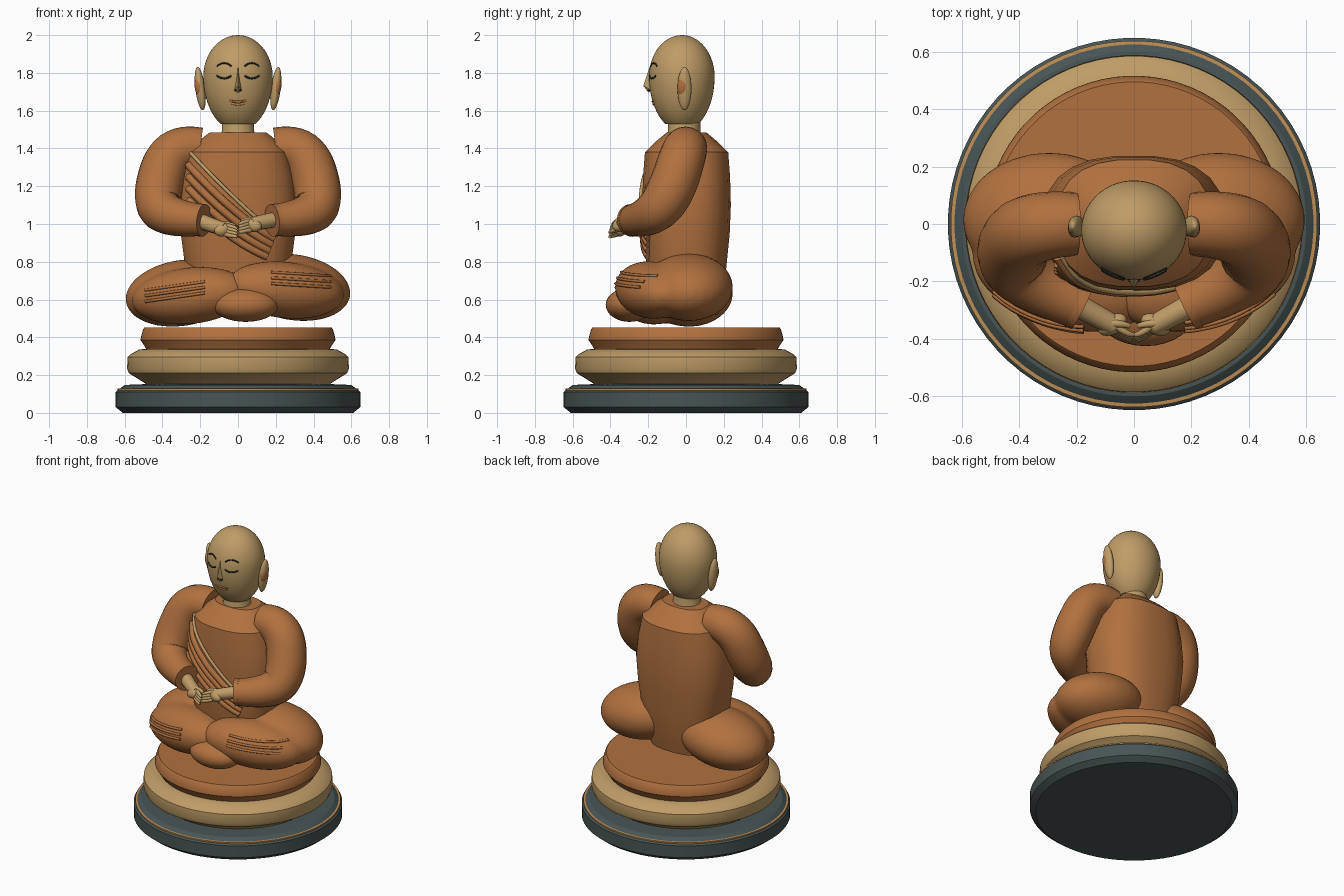
import bpy, bmesh, math
from mathutils import Vector, Matrix
from mathutils.bvhtree import BVHTree

if "Cube" in bpy.data.objects:
    bpy.data.objects.remove(bpy.data.objects["Cube"])


def mat(name, rgb):
    m = bpy.data.materials.new(name)
    m.diffuse_color = (*rgb, 1)
    m.use_nodes = True
    m.node_tree.nodes["Principled BSDF"].inputs["Base Color"].default_value = m.diffuse_color
    return m


ROBE = mat("robe_orange", (0.44, 0.165, 0.05))
TAN = mat("skin_tan", (0.52, 0.335, 0.135))
GOLD = mat("trim_gold", (0.52, 0.27, 0.09))
SLATE = mat("base_slate", (0.065, 0.09, 0.09))
INK = mat("ink_dark", (0.015, 0.02, 0.025))


def finish(name, bm, material, angle=35):
    bmesh.ops.recalc_face_normals(bm, faces=bm.faces)
    me = bpy.data.meshes.new(name)
    bm.to_mesh(me)
    bm.free()
    me.materials.append(material)
    ob = bpy.data.objects.new(name, me)
    bpy.context.collection.objects.link(ob)
    bpy.ops.object.select_all(action='DESELECT')
    ob.select_set(True)
    bpy.context.view_layer.objects.active = ob
    bpy.ops.object.shade_smooth_by_angle(angle=math.radians(angle))
    return ob


def loft(name, rings, material, n=64, power=2.0, angle=35, yc=0.0):
    """Stack of closed superellipse rings (z, rx, ry)."""
    bm = bmesh.new()
    loops = []
    for z, rx, ry in rings:
        loop = []
        for i in range(n):
            a = math.tau * (i + 0.5) / n
            c, s = math.cos(a), math.sin(a)
            x = rx * math.copysign(abs(c) ** (2 / power), c)
            y = ry * math.copysign(abs(s) ** (2 / power), s)
            loop.append(bm.verts.new((x, y + yc, z)))
        loops.append(loop)
    for a, b in zip(loops, loops[1:]):
        for i in range(n):
            bm.faces.new((a[i], a[(i + 1) % n], b[(i + 1) % n], b[i]))
    bm.faces.new(loops[0])
    bm.faces.new(loops[-1])
    return finish(name, bm, material, angle)


def blobs(name, parts, material):
    """Ellipsoids given as (centre, radii, tilt about y, turn about z)."""
    bm = bmesh.new()
    for c, r, ty, tz in parts:
        m = (Matrix.Translation(c) @ Matrix.Rotation(math.radians(tz), 4, 'Z')
             @ Matrix.Rotation(math.radians(ty), 4, 'Y') @ Matrix.Diagonal((*r, 1)))
        bmesh.ops.create_uvsphere(bm, u_segments=32, v_segments=20, radius=1, matrix=m)
    return finish(name, bm, material, 60)


def tube(name, pts, radii, material, res=4):
    cu = bpy.data.curves.new(name, 'CURVE')
    cu.dimensions = '3D'
    cu.bevel_depth, cu.bevel_resolution, cu.use_fill_caps = 1.0, res, True
    sp = cu.splines.new('NURBS')
    sp.points.add(len(pts) - 1)
    if not isinstance(radii, (list, tuple)):
        radii = [radii] * len(pts)
    for p, co, r in zip(sp.points, pts, radii):
        p.co = (*co, 1)
        p.radius = r
    sp.order_u, sp.use_endpoint_u, sp.resolution_u = 3, True, 8
    cu.materials.append(material)
    ob = bpy.data.objects.new(name, cu)
    bpy.context.collection.objects.link(ob)
    return ob


def surface(ob):
    dg = bpy.context.evaluated_depsgraph_get()
    dg.update()
    return BVHTree.FromObject(ob, dg)


def drape(name, bvh, xz, radius, material, lift=0.0):
    """Tube laid on the front of a surface along (x, z) points."""
    pts = []
    for x, z in xz:
        hit = bvh.ray_cast(Vector((x, -2, z)), Vector((0, 1, 0)))[0]
        if hit:
            pts.append(hit + Vector((0, -lift, 0)))
    if len(pts) > 2:
        tube(name, pts, radius, material, 2)


def line(a, b, n=14, sag=0.0):
    return [(a[0] + (b[0] - a[0]) * i / n,
             a[1] + (b[1] - a[1]) * i / n + sag * 4 * (i / n) * (1 - i / n)) for i in range(n + 1)]


def disc(name, prof, material):
    return loft(name, [(z, r, r) for z, r in prof], material, n=72, angle=28)


# pedestal
disc("base_plinth", [(0, .61), (.03, .648), (.11, .648), (.118, .64), (.148, .60), (.152, .5)], SLATE)
disc("plinth_gold_ring", [(.11, .62), (.113, .638), (.128, .638), (.131, .61)], GOLD)
disc("pedestal_tier", [(.145, .48), (.155, .49), (.21, .578), (.235, .588), (.295, .585), (.31, .57),
                       (.335, .525), (.34, .48)], TAN)
disc("cushion", [(.335, .485), (.345, .49), (.385, .516), (.40, .515), (.445, .502), (.453, .495)], ROBE)

# torso
torso = loft("torso_robe", [(.52, .22, .17), (.66, .255, .20), (.80, .285, .215), (.95, .305, .23),
                            (1.1, .318, .236), (1.25, .30, .232), (1.38, .27, .222), (1.44, .21, .16),
                            (1.485, .15, .105)], ROBE, n=24, power=2.5, angle=25, yc=.003)
chest = surface(torso)

# diagonal sash folds and gold edge
drape("sash_gold_edge", chest, line((-.25, 1.375), (.2, .945), sag=-.015), .010, TAN, .008)
for k in range(1, 5):
    drape(f"sash_fold_{k}", chest,
          line((-.262, 1.375 - .062 * k), (.2 - .012 * k, .955 - .032 * k), sag=-.03), .021, ROBE, .002)

# crossed legs: thigh and shin fused, with knee folds
for s, dz, side in ((-1, -.025, "left"), (1, .005, "right")):
    leg = blobs(f"{side}_leg", [
        ((s * .295, .015, .66 + dz), (.305, .235, .175), s * 9, 0),
        ((s * .25, -.185, .645 + dz), (.325, .175, .15), s * 6, s * 17)], ROBE)
    rm = leg.modifiers.new("fuse", 'REMESH')
    rm.mode, rm.voxel_size, rm.use_smooth_shade = 'VOXEL', .016, True
    sm = leg.modifiers.new("soften", 'SMOOTH')
    sm.factor, sm.iterations = .5, 12
    skin = surface(leg)
    for k in range(3):
        z = (.695 if s < 0 else .745) - .03 * k
        drop = .045 if s < 0 else .02
        drape(f"{side}_knee_fold_{k}", skin, line((s * .175, z), (s * .49, z - drop)), .008, ROBE, .002)
blobs("tucked_foot", [((.04, -.30, .572), (.175, .125, .09), 0, 0)], ROBE)

# sleeves, wrists and hands
for s, dz, side in ((-1, -.012, "left"), (1, .012, "right")):
    path = [(.2, 0, 1.40), (.35, 0, 1.42), (.435, -.08, 1.16), (.40, -.19, 1.03), (.185, -.285, 1.02)]
    tube(f"{side}_sleeve", [(s * x, y, z) for x, y, z in path], [.11, .122, .128, .108, .083], ROBE, 8)
    tube(f"{side}_cuff", [(s * .205, -.276, 1.021), (s * .19, -.283, 1.02), (s * .18, -.288, 1.019)],
         .087, ROBE, 8)
    tube(f"{side}_wrist", [(s * .22, -.27, 1.025), (s * .15, -.31, 1.005 + dz), (s * .07, -.352, .985 + dz)],
         [.042, .04, .036], TAN)
    blobs(f"{side}_palm", [((s * .075, -.35, .982 + dz), (.055, .034, .036), s * 12, s * -28)], TAN)
    for k in range(4):
        o = (k - 1.5)
        tube(f"{side}_finger_{k}", [(s * .065, -.36 + .006 * o, .98 + dz + .016 * o),
                                    (s * .03, -.39 + .005 * o, .975 + dz + .017 * o),
                                    (s * .004, -.395 + .006 * o, .965 + dz + .014 * o)],
             [.013, .012, .008], TAN)
    tube(f"{side}_thumb", [(s * .09, -.345, 1.005 + dz), (s * .05, -.345, 1.02 + dz), (s * .015, -.355, 1.0 + dz)],
         [.016, .014, .009], TAN)

# neck and egg-shaped head
loft("neck", [(1.42, .10, .095), (1.475, .092, .09), (1.49, .086, .086), (1.58, .086, .086)], TAN, n=40, yc=-.01)
rings = []
for i in range(25):
    a = math.radians(-59.5 + i * (149.0 / 24))
    h = .22 if a > 0 else .29
    rings.append((1.78 + h * math.sin(a), .184 * math.cos(a), .174 * math.cos(a)))
head = loft("head", rings, TAN, n=48, yc=-.022)
face = surface(head)

# nose wedge
bm = bmesh.new()
v = [bm.verts.new(p) for p in ((0, -.19, 1.84), (-.026, -.175, 1.705), (.026, -.175, 1.705),
                               (0, -.226, 1.732), (0, -.20, 1.697))]
for f in ((0, 1, 3), (0, 3, 2), (1, 4, 3), (2, 3, 4), (0, 2, 1), (1, 2, 4)):
    bm.faces.new([v[i] for i in f])
finish("nose", bm, TAN, 30)

# face details and ears
for s, side in ((-1, "left"), (1, "right")):
    drape(f"{side}_brow", face, line((s * .035, 1.835), (s * .112, 1.835), sag=.017), .0045, INK)
    drape(f"{side}_closed_eye", face, line((s * .035, 1.785), (s * .112, 1.785), sag=-.014), .005, INK)
    blobs(f"{side}_nostril", [((s * .013, -.197, 1.708), (.006, .006, .005), 0, 0)], INK)
    blobs(f"{side}_ear", [((s * .2, -.008, 1.717), (.026, .037, .115), s * 7, 0)], TAN)
    blobs(f"{side}_inner_ear", [((s * .208, -.016, 1.725), (.021, .031, .055), s * 7, 0)], ROBE)
drape("upper_lip", face, line((-.045, 1.652), (.045, 1.652), sag=-.003), .006, ROBE)
drape("lower_lip", face, line((-.036, 1.641), (.036, 1.641), sag=-.008), .006, GOLD)
